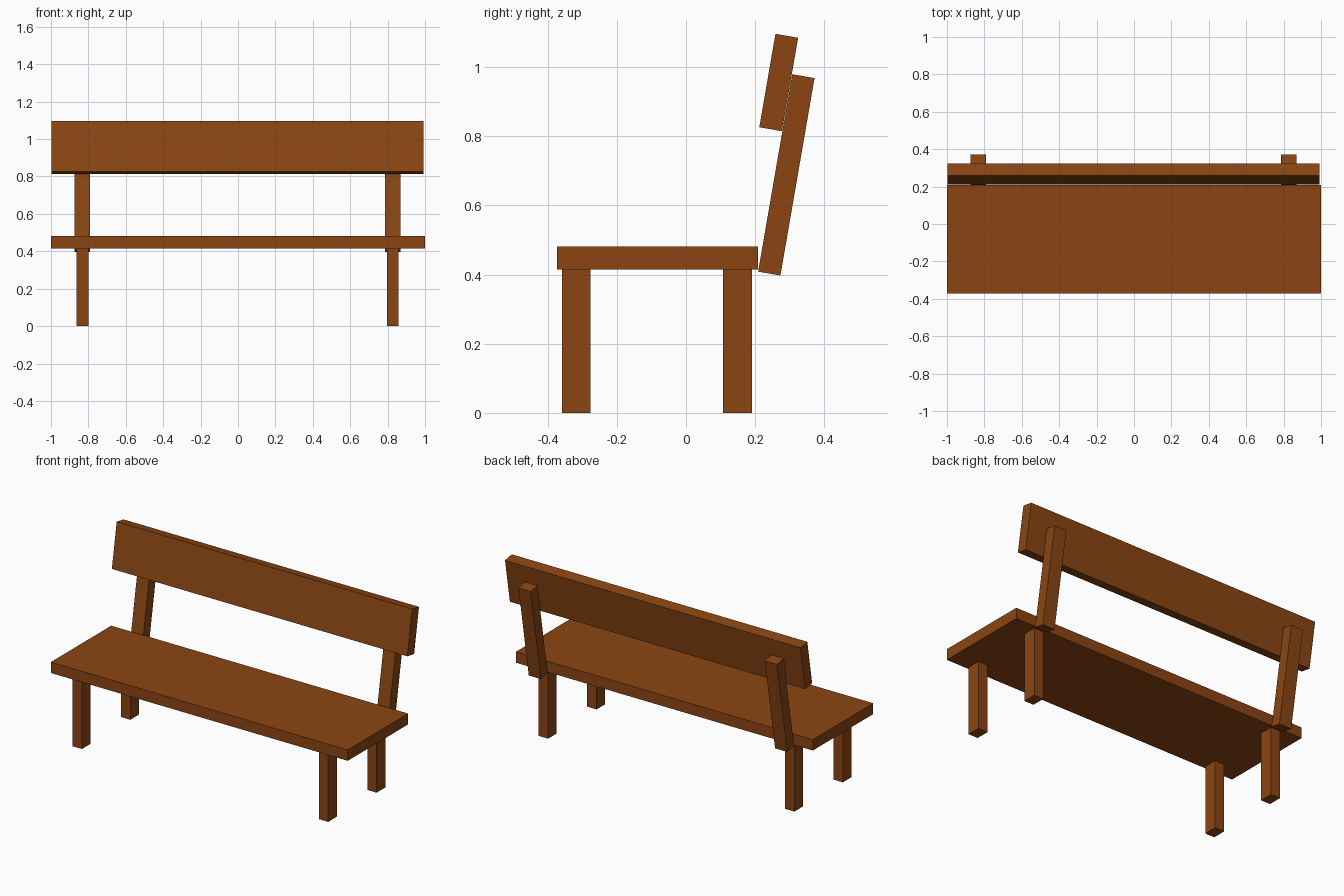
import bpy, bmesh, math
from mathutils import Matrix

if "Cube" in bpy.data.objects:
    bpy.data.objects.remove(bpy.data.objects["Cube"])

wood = bpy.data.materials.new("brown wood")
wood.diffuse_color = (0.258, 0.06, 0.0065, 1)
wood.use_nodes = True
wood.node_tree.nodes["Principled BSDF"].inputs["Base Color"].default_value = wood.diffuse_color

LEAN = math.radians(-9.8)   # backrest tilts towards +y


def box(name, centre, size, tilt=0.0):
    """Flat-shaded box, tilted about the x axis."""
    bm = bmesh.new()
    bmesh.ops.create_cube(bm, size=1, matrix=Matrix.Diagonal((*size, 1)))
    me = bpy.data.meshes.new(name)
    bm.to_mesh(me)
    bm.free()
    me.materials.append(wood)
    ob = bpy.data.objects.new(name, me)
    ob.location = centre
    ob.rotation_euler.x = tilt
    bpy.context.collection.objects.link(ob)
    return ob


# Seat plank
box("seat", (0, -0.082, 0.448), (2.0, 0.581, 0.066))

# Legs and leaning back posts, one set per side
for side, x in (("left", -0.832), ("right", 0.827)):
    box(f"front_leg_{side}", (x, -0.317, 0.2075), (0.063, 0.083, 0.415))
    box(f"rear_leg_{side}", (x, 0.149, 0.2075), (0.063, 0.083, 0.415))
    box(f"back_post_{side}", (x, 0.290, 0.688), (0.082, 0.0655, 0.579), LEAN)

# Backrest plank on the front of the posts
box("backrest", (-0.003, 0.268, 0.955), (1.99, 0.0665, 0.274), LEAN)
